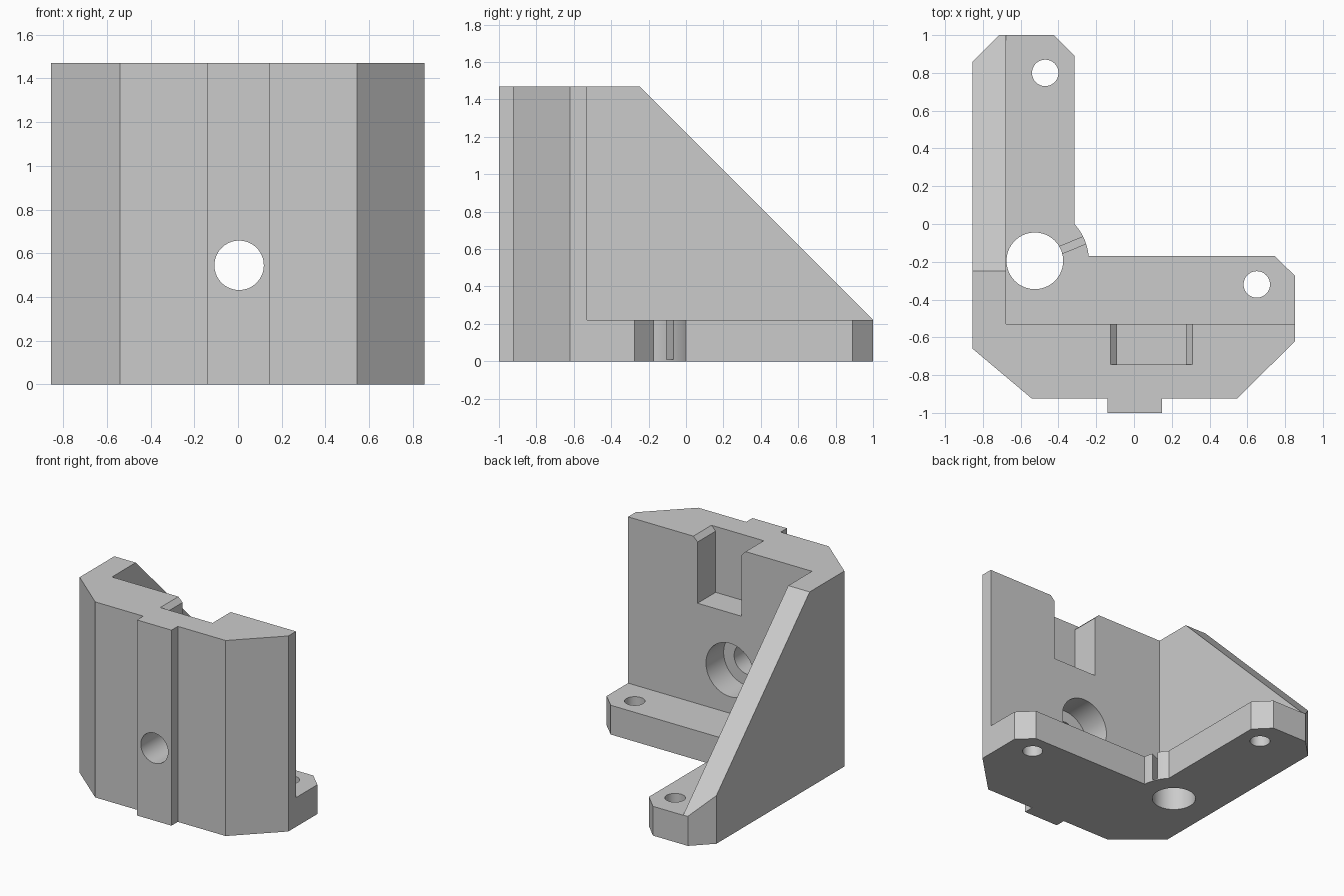
import bpy, bmesh, math
from mathutils import Vector

if "Cube" in bpy.data.objects:
    bpy.data.objects.remove(bpy.data.objects["Cube"], do_unlink=True)

grey = bpy.data.materials.new("light_grey")
grey.use_nodes = True
grey.diffuse_color = (0.6, 0.6, 0.6, 1)
grey.node_tree.nodes["Principled BSDF"].inputs["Base Color"].default_value = (0.6, 0.6, 0.6, 1)

# Ways to place a 2D profile point at a given depth along each axis
PLACE = {
    "x": lambda a, b, d: (d, a, b),
    "y": lambda a, b, d: (a, d, b),
    "z": lambda a, b, d: (a, b, d),
}


def prism(name, profile, axis, start, end):
    """Extrude a closed 2D profile along an axis."""
    bm = bmesh.new()
    put = PLACE[axis]
    face = bm.faces.new([bm.verts.new(put(a, b, start)) for a, b in profile])
    new = bmesh.ops.extrude_face_region(bm, geom=[face])["geom"]
    shift = Vector(put(0, 0, end - start))
    bmesh.ops.translate(bm, vec=shift, verts=[v for v in new if isinstance(v, bmesh.types.BMVert)])
    bmesh.ops.recalc_face_normals(bm, faces=bm.faces)
    mesh = bpy.data.meshes.new(name)
    bm.to_mesh(mesh)
    bm.free()
    mesh.materials.append(grey)
    obj = bpy.data.objects.new(name, mesh)
    bpy.context.collection.objects.link(obj)
    return obj


def arc(cx, cy, r, start=0, end=360, n=64):
    steps = n if end - start == 360 else n + 1
    angles = [math.radians(start + (end - start) * i / n) for i in range(steps)]
    return [(cx + r * math.cos(t), cy + r * math.sin(t)) for t in angles]


def rect(a0, b0, a1, b1):
    return [(a0, b0), (a1, b0), (a1, b1), (a0, b1)]


def cut(body, name, profile, axis, start, end):
    """Subtract a prism from the body."""
    tool = prism(name, profile, axis, start, end)
    tool.hide_render = True
    mod = body.modifiers.new(name, "BOOLEAN")
    mod.operation, mod.solver, mod.object = "DIFFERENCE", "EXACT", tool
    bpy.context.view_layer.objects.active = body
    bpy.ops.object.modifier_apply(modifier=name)
    bpy.data.objects.remove(tool, do_unlink=True)


TOP, BASE = 1.47, 0.22
PX, PY = -0.525, -0.195   # centre of the large upright hole

# Full-height footprint with front key, chamfered corners and rounded inner corner
outline = [(-0.14, -0.925), (-0.14, -1), (0.147, -1), (0.147, -0.925),
           (0.545, -0.925), (0.853, -0.62), (0.853, -0.275), (0.745, -0.17)]
outline += arc(PX, PY, 0.286, 5, 43, 12)
outline += [(-0.315, 0.89), (-0.425, 1), (-0.715, 1), (-0.855, 0.86),
            (-0.855, -0.66), (-0.54, -0.925)]
body = prism("corner_bracket", outline, "z", 0, TOP)

# Sloped side wall, then the open space above the base plate
cut(body, "slope", [(-0.348, 1.57), (1.102, 0.12), (1.102, 1.57)], "x", -1, 0)
cut(body, "inner_space", rect(-0.677, -0.53, 1.2, 1.2), "z", BASE, 2)

# Chamfered pocket in the top of the front wall
pocket = [(-0.09, 0.975), (0.275, 0.975), (0.275, 1.435), (0.36, 1.52),
          (-0.175, 1.52), (-0.09, 1.435)]
cut(body, "pocket", pocket, "y", -0.745, -0.4)

# Front bolt hole with a wide counterbore behind
cut(body, "counterbore", arc(0.005, 0.545, 0.2), "y", -0.74, -0.4)
cut(body, "bolt_hole", arc(0.005, 0.545, 0.113), "y", -1.1, -0.6)

# Upright holes through the base plate
for name, x, y, r in (("large_hole", PX, PY, 0.15),
                      ("back_mount_hole", -0.47, 0.8, 0.07),
                      ("side_mount_hole", 0.65, -0.32, 0.07)):
    cut(body, name, arc(x, y, r), "z", -0.1, 0.4)

# Narrow slot from the large hole out through the rounded corner
c, s = math.cos(math.radians(22.5)), math.sin(math.radians(22.5))
slot = [(PX + u * c - v * s, PY + u * s + v * c) for u, v in rect(0.1, -0.02, 0.4, 0.02)]
cut(body, "slot", slot, "z", 0.01, 0.4)

bpy.ops.object.select_all(action="DESELECT")
body.select_set(True)
bpy.context.view_layer.objects.active = body
bpy.ops.object.shade_smooth_by_angle(angle=math.radians(30))
